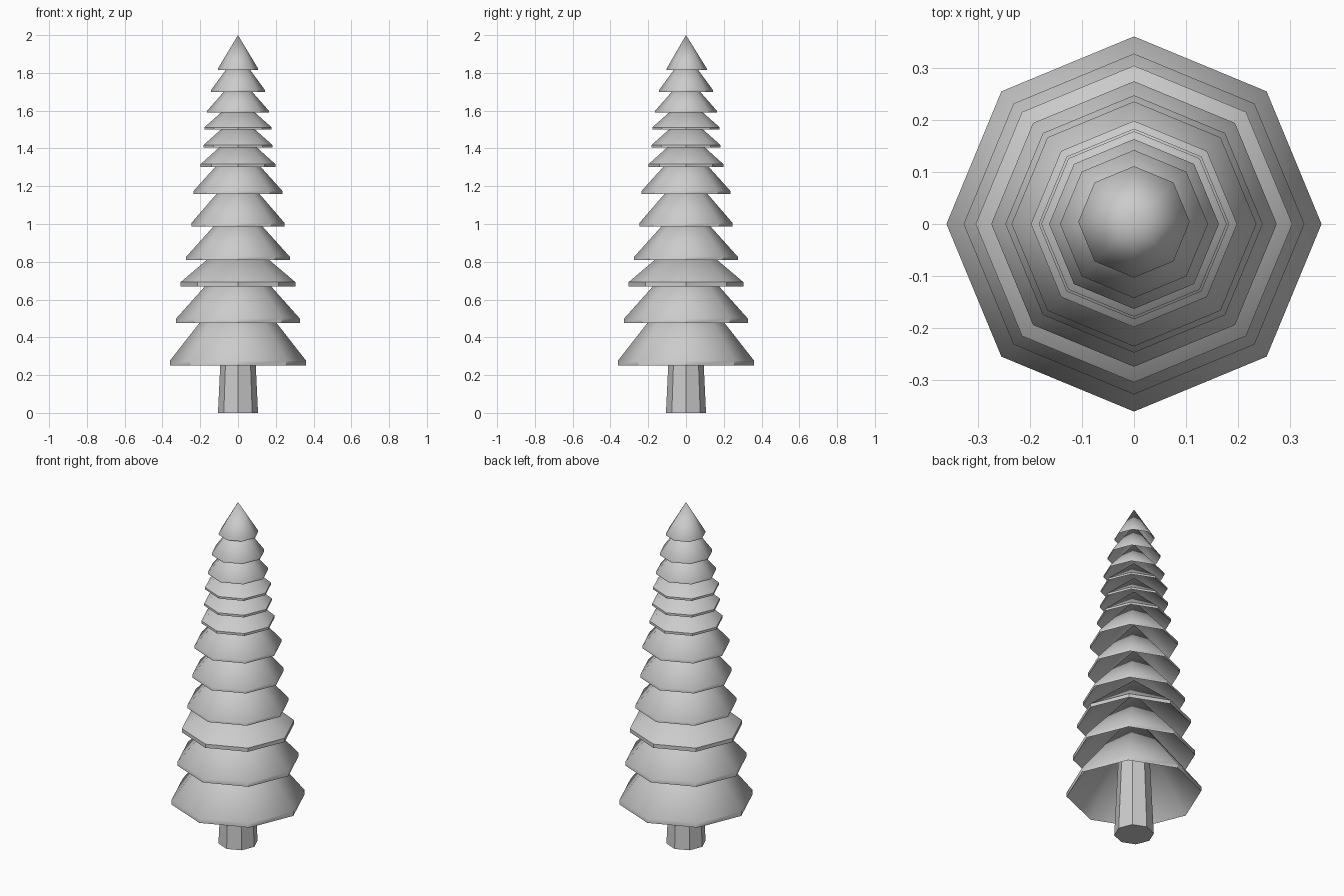
import bpy, bmesh, math

if "Cube" in bpy.data.objects:
    bpy.data.objects.remove(bpy.data.objects["Cube"])

SIDES = 8


def ring(bm, r, z, cy=0.0):
    return [bm.verts.new((r * math.cos(2 * math.pi * i / SIDES),
                          cy + r * math.sin(2 * math.pi * i / SIDES), z))
            for i in range(SIDES)]


def bridge(bm, a, b):
    for i in range(SIDES):
        j = (i + 1) % SIDES
        bm.faces.new((a[i], a[j], b[j], b[i]))


def fan(bm, loop, z):
    tip = bm.verts.new((0, 0, z))
    for i in range(SIDES):
        bm.faces.new((loop[i], loop[(i + 1) % SIDES], tip))


def finish(bm, name):
    bmesh.ops.recalc_face_normals(bm, faces=bm.faces)
    mesh = bpy.data.meshes.new(name)
    bm.to_mesh(mesh)
    bm.free()
    obj = bpy.data.objects.new(name, mesh)
    bpy.context.collection.objects.link(obj)
    bpy.ops.object.select_all(action='DESELECT')
    obj.select_set(True)
    bpy.context.view_layer.objects.active = obj
    bpy.ops.object.shade_smooth_by_angle(angle=math.radians(41))


# Tapered eight-sided trunk
bm = bmesh.new()
low, high = ring(bm, 0.106, 0), ring(bm, 0.08, 0.55)
bridge(bm, low, high)
bm.faces.new(low)
bm.faces.new(high)
finish(bm, "trunk")

# Branch tiers: rim radius, rim bottom z, rim top z, radius where the next tier covers it
tiers = [
    (0.36, 0.25, 0.277, 0.205), (0.327, 0.475, 0.50, 0.175),
    (0.304, 0.67, 0.692, 0.165), (0.274, 0.81, 0.827, 0.13),
    (0.247, 0.987, 1.005, 0.115), (0.235, 1.158, 1.175, 0.12),
    (0.198, 1.303, 1.317, 0.10), (0.183, 1.405, 1.418, 0.09),
    (0.178, 1.50, 1.512, 0.09), (0.163, 1.59, 1.60, 0.075),
    (0.142, 1.70, 1.71, 0.065), (0.107, 1.815, 1.822, 0.0),
]
for n, (r, z0, z1, r_cover) in enumerate(tiers):
    z_next = tiers[n + 1][1] if n + 1 < len(tiers) else 2.0
    slope = (z_next - z1) / (r - r_cover)
    apex = z1 + slope * r
    cy = 0.004 if n == len(tiers) - 1 else 0.0
    bm = bmesh.new()
    bottom, top = ring(bm, r, z0, cy), ring(bm, r, z1, cy)
    bridge(bm, bottom, top)
    fan(bm, top, apex)                  # upper slope
    fan(bm, bottom, apex - (z1 - z0))   # hollow underside
    finish(bm, f"branch_tier_{n + 1}")
